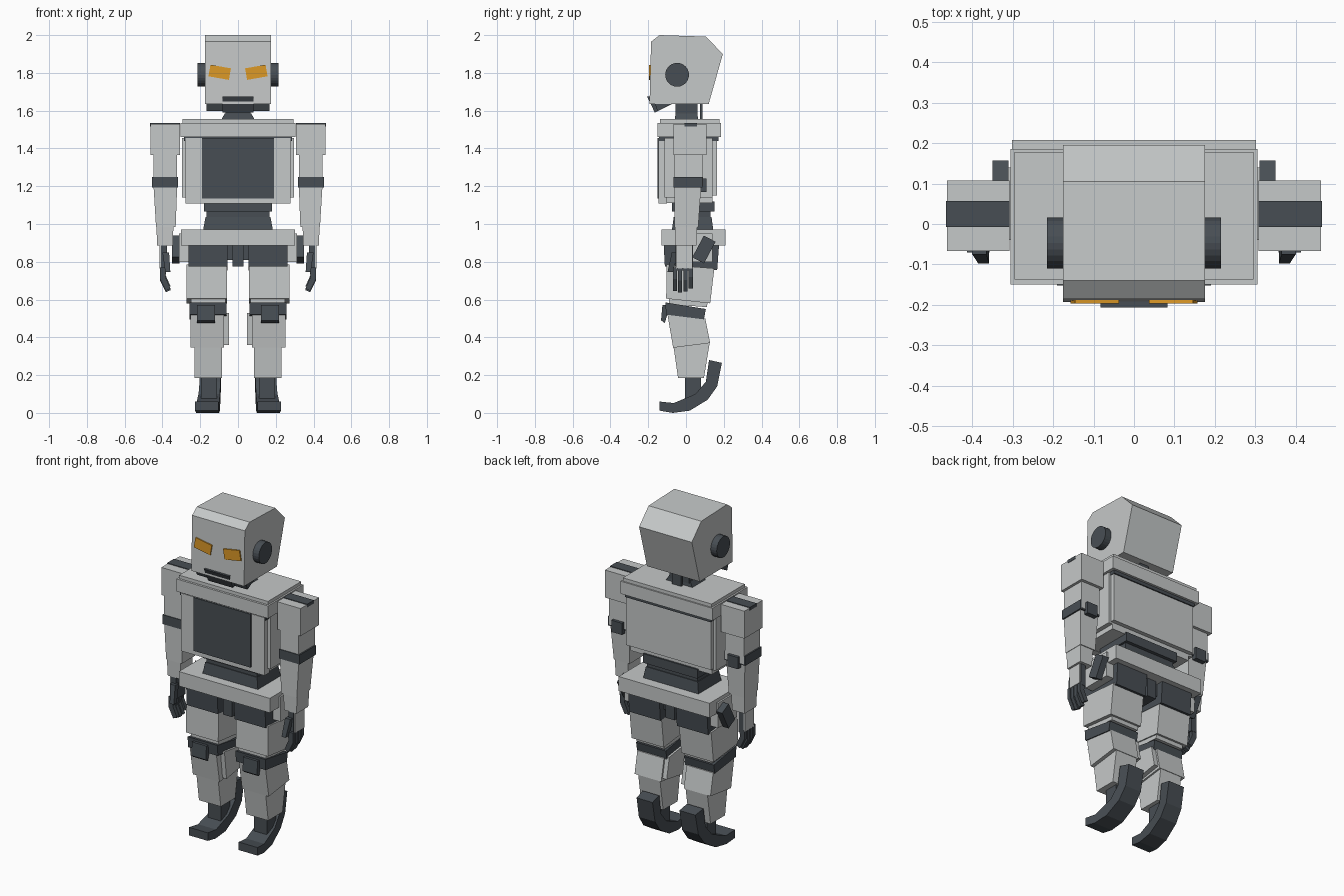
import bpy, bmesh, math
from mathutils import Matrix, Vector


def material(name, rgb):
    m = bpy.data.materials.new(name)
    m.diffuse_color = (*rgb, 1)
    return m


LIGHT = material("light_grey_shell", (0.56, 0.58, 0.58))
DARK = material("dark_grey_joint", (0.064, 0.076, 0.088))
AMBER = material("amber_eye", (0.72, 0.32, 0.02))


def loft(name, a, b, mat, mirror=False):
    """Solid between two matching outlines, optionally repeated on -x."""
    bm = bmesh.new()
    for s in ((1, -1) if mirror else (1,)):
        va = [bm.verts.new((s * x, y, z)) for x, y, z in a]
        vb = [bm.verts.new((s * x, y, z)) for x, y, z in b]
        n = len(va)
        bm.faces.new(va)
        bm.faces.new(vb[::-1])
        for i in range(n):
            j = (i + 1) % n
            bm.faces.new((va[i], vb[i], vb[j], va[j]))
    bmesh.ops.recalc_face_normals(bm, faces=bm.faces)
    me = bpy.data.meshes.new(name)
    bm.to_mesh(me)
    bm.free()
    me.materials.append(mat)
    ob = bpy.data.objects.new(name, me)
    bpy.context.collection.objects.link(ob)
    return ob


def side(name, x0, x1, yz, mat, mirror=False):
    """Side profile extruded across x."""
    return loft(name, [(x0, y, z) for y, z in yz], [(x1, y, z) for y, z in yz], mat, mirror)


def box(name, x0, x1, y0, y1, z0, z1, mat, mirror=False):
    return side(name, x0, x1, [(y0, z0), (y1, z0), (y1, z1), (y0, z1)], mat, mirror)


def taper(name, low, high, z0, z1, mat, mirror=False):
    """Block between two rectangles (x0, x1, y0, y1)."""
    def rect(r, z):
        return [(r[0], r[2], z), (r[1], r[2], z), (r[1], r[3], z), (r[0], r[3], z)]
    return loft(name, rect(low, z0), rect(high, z1), mat, mirror)


# Head shell, ears, jaw
side("head", -0.175, 0.175, [(-0.193, 1.635), (-0.185, 1.965), (-0.14, 2.0), (0.105, 1.992),
                             (0.195, 1.9), (0.12, 1.635)], LIGHT)
circle = [(-0.047 + 0.063 * math.cos(i * math.tau / 24), 1.79 + 0.063 * math.sin(i * math.tau / 24))
          for i in range(24)]
side("ears", 0.17, 0.215, circle, DARK, True)
side("chin", -0.083, 0.083, [(-0.206, 1.675), (-0.165, 1.59), (-0.07, 1.637), (-0.18, 1.675)], DARK)
side("jaw", -0.168, 0.168, [(-0.165, 1.637), (-0.15, 1.597), (-0.075, 1.637)], DARK)

# Slanted eye plates
c, s = math.cos(math.radians(10)), math.sin(math.radians(10))
eye = [(0.097 + u * c - v * s, 1.803 + u * s + v * c)
       for u, v in ((-0.055, -0.031), (0.055, -0.031), (0.055, 0.031), (-0.055, 0.031))]
loft("eyes", [(x, -0.187, z) for x, z in eye], [(x, -0.196, z) for x, z in eye], AMBER, True)

# Neck
box("neck", -0.065, 0.065, -0.055, 0.062, 1.54, 1.64, DARK)
taper("neck_base", (-0.09, 0.09, -0.06, 0.065), (-0.07, 0.07, -0.055, 0.06), 1.55, 1.585, DARK)
box("neck_cable", -0.03, 0.03, 0.075, 0.088, 1.54, 1.64, DARK)

# Torso
box("collar_top", -0.295, 0.295, -0.137, 0.178, 1.53, 1.555, LIGHT)
box("collar", -0.305, 0.305, -0.15, 0.186, 1.46, 1.535, LIGHT)
box("collar_seam", -0.285, 0.285, -0.142, 0.172, 1.44, 1.462, DARK)
box("chest_core", -0.296, 0.296, -0.115, 0.14, 1.14, 1.455, LIGHT)
box("chest_front", -0.278, 0.278, -0.145, -0.1, 1.108, 1.455, LIGHT)
box("chest_back", -0.282, 0.282, 0.12, 0.165, 1.15, 1.442, LIGHT)
box("chest_underside", -0.27, 0.27, -0.11, 0.14, 1.11, 1.15, LIGHT)
box("chest_panel", -0.19, 0.19, -0.152, -0.144, 1.135, 1.455, DARK)

# Waist
box("waist_upper", -0.18, 0.18, -0.075, 0.15, 1.065, 1.12, DARK)
box("waist_middle", -0.168, 0.168, -0.06, 0.13, 1.035, 1.07, DARK)
taper("waist_lower", (-0.185, 0.185, -0.075, 0.145), (-0.172, 0.172, -0.065, 0.135), 0.965, 1.038, DARK)

# Pelvis and hips
box("pelvis", -0.302, 0.302, -0.13, 0.208, 0.885, 0.972, LIGHT)
side("hips", 0.055, 0.262, [(-0.118, 0.89), (-0.112, 0.775), (0.165, 0.755), (0.175, 0.89)], DARK, True)
box("crotch", -0.03, 0.03, -0.1, 0.15, 0.775, 0.89, DARK)
box("hip_bridge", -0.06, 0.06, -0.06, 0.13, 0.81, 0.89, DARK)
box("hip_sides", 0.255, 0.312, -0.04, 0.14, 0.8, 0.95, LIGHT, True)

# Slanted hip pouches
a = math.radians(-28)
pouch = [(0.095 + u * math.cos(a) - v * math.sin(a), 0.865 + u * math.sin(a) + v * math.cos(a))
         for u, v in ((-0.035, -0.065), (0.035, -0.065), (0.035, 0.065), (-0.035, 0.065))]
side("hip_pouches", 0.31, 0.35, pouch, DARK, True)

# Legs
side("thighs", 0.058, 0.272, [(-0.102, 0.785), (0.15, 0.765), (0.128, 0.58), (-0.105, 0.605)], LIGHT, True)
side("thigh_cuffs", 0.065, 0.25, [(-0.09, 0.61), (0.115, 0.59), (0.11, 0.56), (-0.09, 0.575)], LIGHT, True)
side("knee_bands", 0.06, 0.258, [(-0.11, 0.585), (0.105, 0.55), (0.095, 0.495), (-0.105, 0.52)], DARK, True)
side("kneecaps", 0.122, 0.218, [(-0.125, 0.57), (-0.132, 0.49), (-0.112, 0.475), (-0.085, 0.57)], DARK, True)
side("upper_shins", 0.075, 0.252, [(-0.098, 0.52), (0.102, 0.50), (0.128, 0.37), (-0.068, 0.345)], LIGHT, True)
side("inner_shin_panels", 0.048, 0.085, [(-0.06, 0.53), (0.09, 0.51), (0.115, 0.385), (-0.04, 0.36)], LIGHT, True)
side("lower_shins", 0.085, 0.23, [(-0.066, 0.35), (0.126, 0.375), (0.095, 0.185), (-0.042, 0.185)], LIGHT, True)

# Ankles and curved feet
box("ankles", 0.11, 0.195, -0.005, 0.08, 0.07, 0.2, DARK, True)
foot = [(-0.14, 0.06), (-0.14, 0.012), (-0.07, 0.0), (0.02, 0.012), (0.115, 0.07), (0.165, 0.14),
        (0.19, 0.265), (0.122, 0.28), (0.105, 0.165), (0.05, 0.1), (-0.065, 0.052)]
loft("feet", [(0.097 - 0.04 * y, y, z) for y, z in foot],
     [(0.214 - 0.1 * y, y, z) for y, z in foot], DARK, True)

# Arms
box("shoulders", 0.308, 0.463, -0.067, 0.108, 1.365, 1.53, LIGHT, True)
box("shoulder_stripes", 0.308, 0.465, -0.008, 0.057, 1.515, 1.534, DARK, True)
box("upper_arms", 0.322, 0.447, -0.062, 0.09, 1.2, 1.37, LIGHT, True)
box("elbow_bands", 0.318, 0.455, -0.066, 0.088, 1.192, 1.248, DARK, True)
box("elbow_guards", 0.35, 0.42, 0.08, 0.108, 1.17, 1.24, DARK, True)
taper("forearms", (0.33, 0.434, -0.062, 0.065), (0.322, 0.447, -0.062, 0.08), 0.985, 1.2, LIGHT, True)
taper("wrists", (0.345, 0.428, -0.055, 0.055), (0.342, 0.432, -0.058, 0.06), 0.885, 0.99, LIGHT, True)

# Hands with curled fingers and thumb
box("palms", 0.375, 0.408, -0.055, 0.038, 0.755, 0.89, DARK, True)
box("hand_backs", 0.405, 0.416, -0.052, 0.035, 0.765, 0.885, LIGHT, True)
finger = [(0.38, 0.77), (0.413, 0.77), (0.413, 0.70), (0.382, 0.638), (0.357, 0.65), (0.384, 0.71)]
for i in range(4):
    y, lift = -0.07 + i * 0.028, (0.008, 0, 0.004, 0.02)[i]
    pts = [(x, z + (lift if z < 0.72 else 0)) for x, z in finger]
    loft(f"finger_{i + 1}", [(x, y, z) for x, z in pts], [(x, y + 0.022, z) for x, z in pts], DARK, True)
taper("thumbs", (0.358, 0.385, -0.098, -0.07), (0.365, 0.4, -0.075, -0.04), 0.745, 0.85, DARK, True)
